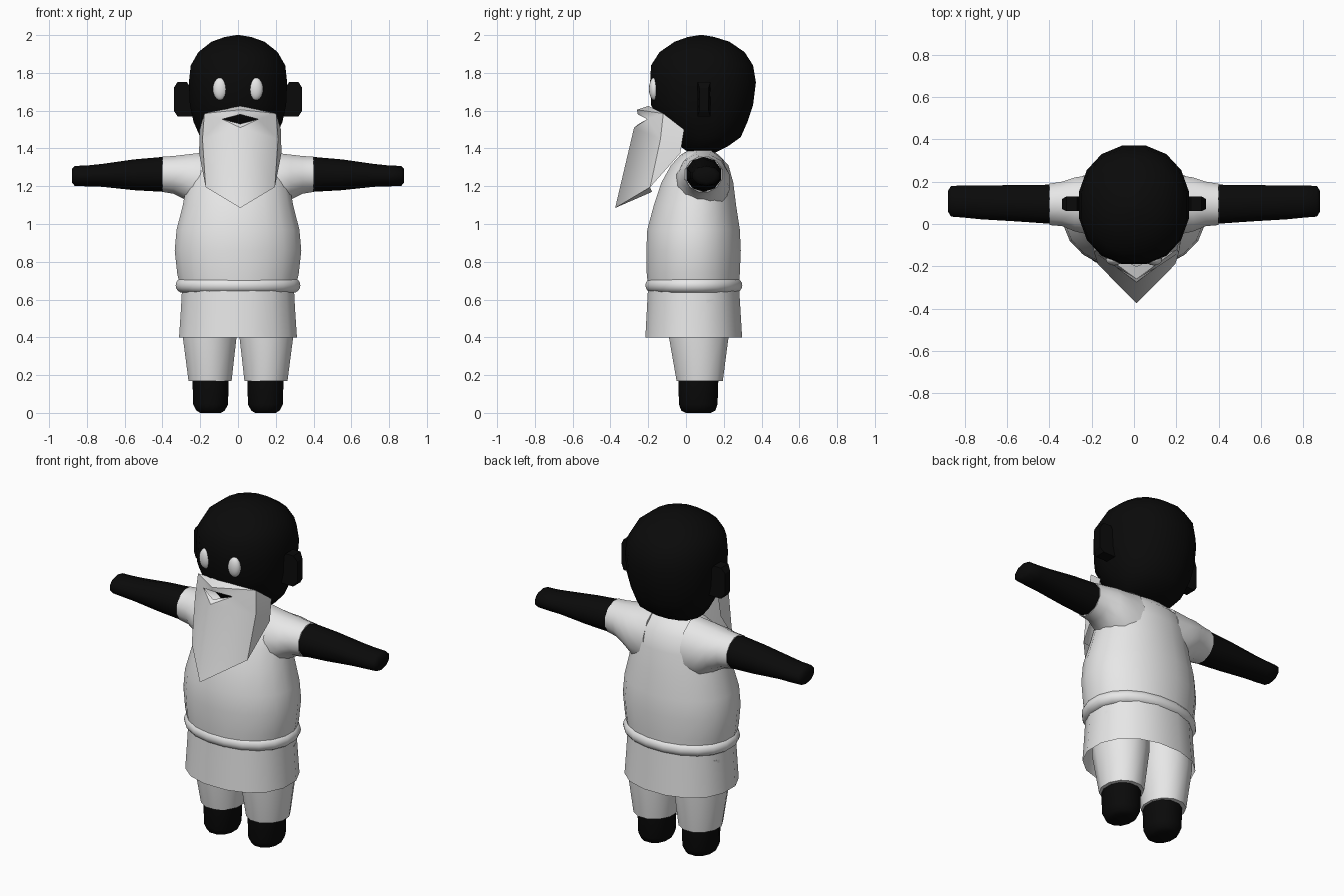
import bpy, bmesh, math
from mathutils import Vector

if "Cube" in bpy.data.objects:
    bpy.data.objects.remove(bpy.data.objects["Cube"])


def material(name, v):
    m = bpy.data.materials.new(name)
    m.diffuse_color = (v, v, v, 1)
    m.use_nodes = True
    m.node_tree.nodes["Principled BSDF"].inputs["Base Color"].default_value = m.diffuse_color
    return m


BLACK = material("black skin", 0.003)
WHITE = material("white cloth", 0.8)


def make(name, verts, faces, mat, angle=50):
    me = bpy.data.meshes.new(name)
    me.from_pydata(verts, [], faces)
    bm = bmesh.new()
    bm.from_mesh(me)
    bmesh.ops.recalc_face_normals(bm, faces=bm.faces)
    bm.to_mesh(me)
    bm.free()
    ob = bpy.data.objects.new(name, me)
    bpy.context.collection.objects.link(ob)
    me.materials.append(mat)
    bpy.ops.object.select_all(action='DESELECT')
    ob.select_set(True)
    bpy.context.view_layer.objects.active = ob
    bpy.ops.object.shade_smooth_by_angle(angle=math.radians(angle))
    return ob


def loft(name, rings, mat, n=16, power=2.0, axis='Z', side=1, caps=True, angle=50):
    """Rings: Z axis (z, cx, rx, y_min, y_max); X axis (x, y_min, y_max, z_min, z_max)."""
    verts, faces = [], []
    for r in rings:
        for i in range(n):
            a = 2 * math.pi * (i + 0.5) / n
            c, s = [math.copysign(abs(t) ** (2 / power), t) for t in (math.cos(a), math.sin(a))]
            # stretch so the ring's flats reach the stated limits
            k = 1 / math.cos(math.pi / n) ** (2 / power)
            c, s = c * k, s * k
            if axis == 'Z':
                z, cx, rx, y0, y1 = r
                verts.append((side * cx + rx * c, (y0 + y1) / 2 + (y1 - y0) / 2 * s, z))
            else:
                x, y0, y1, z0, z1 = r
                verts.append((side * x, (y0 + y1) / 2 + (y1 - y0) / 2 * c,
                              (z0 + z1) / 2 + (z1 - z0) / 2 * s))
    for j in range(len(rings) - 1):
        for i in range(n):
            k = (i + 1) % n
            faces.append((j * n + i, j * n + k, (j + 1) * n + k, (j + 1) * n + i))
    if caps:
        faces.append(tuple(range(n)))
        faces.append(tuple(range((len(rings) - 1) * n, len(rings) * n)))
    return make(name, verts, faces, mat, angle)


# Head
loft("head", [
    (1.375, 0, 0.10, 0.02, 0.15), (1.41, 0, 0.16, -0.03, 0.22),
    (1.46, 0, 0.20, -0.07, 0.29), (1.54, 0, 0.235, -0.14, 0.325),
    (1.63, 0, 0.255, -0.185, 0.355), (1.75, 0, 0.26, -0.19, 0.37),
    (1.84, 0, 0.25, -0.185, 0.355), (1.91, 0, 0.21, -0.14, 0.31),
    (1.965, 0, 0.14, -0.06, 0.23), (1.99, 0, 0.07, 0.01, 0.15),
    (2.0, 0, 0.01, 0.07, 0.09)], BLACK, n=16, power=2.15, angle=70)

# Torso
loft("tunic", [
    (0.66, 0, 0.305, -0.20, 0.28), (0.74, 0, 0.322, -0.208, 0.285),
    (0.86, 0, 0.335, -0.21, 0.29), (0.97, 0, 0.325, -0.205, 0.285),
    (1.10, 0, 0.292, -0.17, 0.265), (1.22, 0, 0.27, -0.13, 0.25),
    (1.31, 0, 0.245, -0.08, 0.225), (1.365, 0, 0.18, -0.03, 0.175),
    (1.395, 0, 0.10, 0.02, 0.13)], WHITE, n=20, power=2.1, angle=70)

# Skirt, open at the hem
loft("skirt", [(0.40, 0, 0.312, -0.215, 0.297), (0.55, 0, 0.302, -0.207, 0.288),
               (0.68, 0, 0.295, -0.20, 0.28)], WHITE, n=16, power=2.2, caps=False)

# Belt with a rounded outer edge
belt = []
for i in range(9):
    a = math.pi * (i / 8 - 0.5)
    d = 0.04 * (math.cos(a) - 1)
    belt.append((0.675 + 0.04 * math.sin(a), 0, 0.33 + d, -0.215 - d, 0.298 + d))
loft("belt", belt, WHITE, n=20, power=2.1, angle=60)

for s, tag in ((1, "left"), (-1, "right")):
    # Sleeve flaring into the shoulder
    loft(tag + "_sleeve", [
        (0.12, -0.04, 0.23, 1.04, 1.39), (0.21, -0.05, 0.23, 1.07, 1.375),
        (0.28, -0.035, 0.22, 1.13, 1.367), (0.34, -0.01, 0.20, 1.16, 1.36),
        (0.40, -0.005, 0.19, 1.17, 1.356)], WHITE, n=12, axis='X', side=s, angle=60)
    # Arm with a rounded, slightly flat hand
    loft(tag + "_arm", [
        (0.38, 0.0, 0.186, 1.174, 1.352), (0.55, 0.012, 0.184, 1.183, 1.338),
        (0.72, 0.022, 0.182, 1.20, 1.315), (0.80, 0.03, 0.182, 1.202, 1.307),
        (0.865, 0.035, 0.18, 1.205, 1.305), (0.88, 0.06, 0.155, 1.222, 1.288)],
        BLACK, n=10, axis='X', side=s, angle=60)
    # Trouser leg
    loft(tag + "_leg", [(0.17, 0.148, 0.114, -0.05, 0.195), (0.40, 0.150, 0.142, -0.09, 0.225),
                        (0.60, 0.150, 0.145, -0.10, 0.23)], WHITE, n=12, side=s)
    # Foot
    loft(tag + "_foot", [
        (0.0, 0.145, 0.055, 0.0, 0.13), (0.012, 0.145, 0.075, -0.025, 0.155),
        (0.045, 0.145, 0.092, -0.037, 0.167), (0.20, 0.145, 0.097, -0.042, 0.172)],
        BLACK, n=12, power=2.2, side=s, angle=70)
    # Ear plate
    outline = [(0.24, 1.57), (0.32, 1.57), (0.34, 1.60), (0.34, 1.72),
               (0.32, 1.752), (0.27, 1.752), (0.24, 1.70)]
    n = len(outline)
    verts = [(s * x, 0.095 + d * (0.7 if x > 0.33 else 1), z)
             for d in (-0.034, 0.034) for x, z in outline]
    faces = [tuple(range(n)), tuple(range(n, 2 * n))]
    faces += [(i, (i + 1) % n, n + (i + 1) % n, n + i) for i in range(n)]
    make(tag + "_ear", verts, faces, BLACK, 30)
    # Eye
    bpy.ops.mesh.primitive_uv_sphere_add(segments=16, ring_count=10,
                                         location=(s * 0.094, -0.168, 1.715))
    eye = bpy.context.object
    eye.name = tag + "_eye"
    eye.scale = (0.039, 0.028, 0.06)
    eye.data.materials.append(WHITE)
    bpy.ops.object.shade_smooth()

# Beard: one half, mirrored, with an open mouth
half = [
    (0, -0.20, 1.625), (0.19, -0.12, 1.585), (0.215, -0.01, 1.50),   # 0-2 top edge
    (0, -0.26, 1.605), (0, -0.255, 1.58), (0.095, -0.205, 1.555),    # 3-5 lip, mouth
    (0, -0.25, 1.53), (0, -0.275, 1.51), (0.20, -0.135, 1.45),       # 6-8 chin, cheek
    (0.218, -0.03, 1.375), (0.183, -0.19, 1.195), (0, -0.375, 1.085),  # 9-11 jaw, tip
    (0, -0.18, 1.17)]                                                # 12 underside
half_faces = [(0, 3, 1), (3, 4, 5), (3, 5, 1), (5, 6, 7), (1, 5, 8), (5, 7, 8),
              (1, 8, 2), (2, 8, 9), (8, 10, 9), (7, 11, 10, 8), (10, 11, 12)]
n = len(half)
verts = [(0.012 + s * x, y, z) for s in (1, -1) for x, y, z in half]
faces = half_faces + [tuple(n + i for i in reversed(f)) for f in half_faces]
beard = make("beard", verts, faces, WHITE, 40)
bm = bmesh.new()
bm.from_mesh(beard.data)
bmesh.ops.remove_doubles(bm, verts=bm.verts, dist=0.001)
bmesh.ops.recalc_face_normals(bm, faces=bm.faces)
bm.to_mesh(beard.data)
bm.free()
